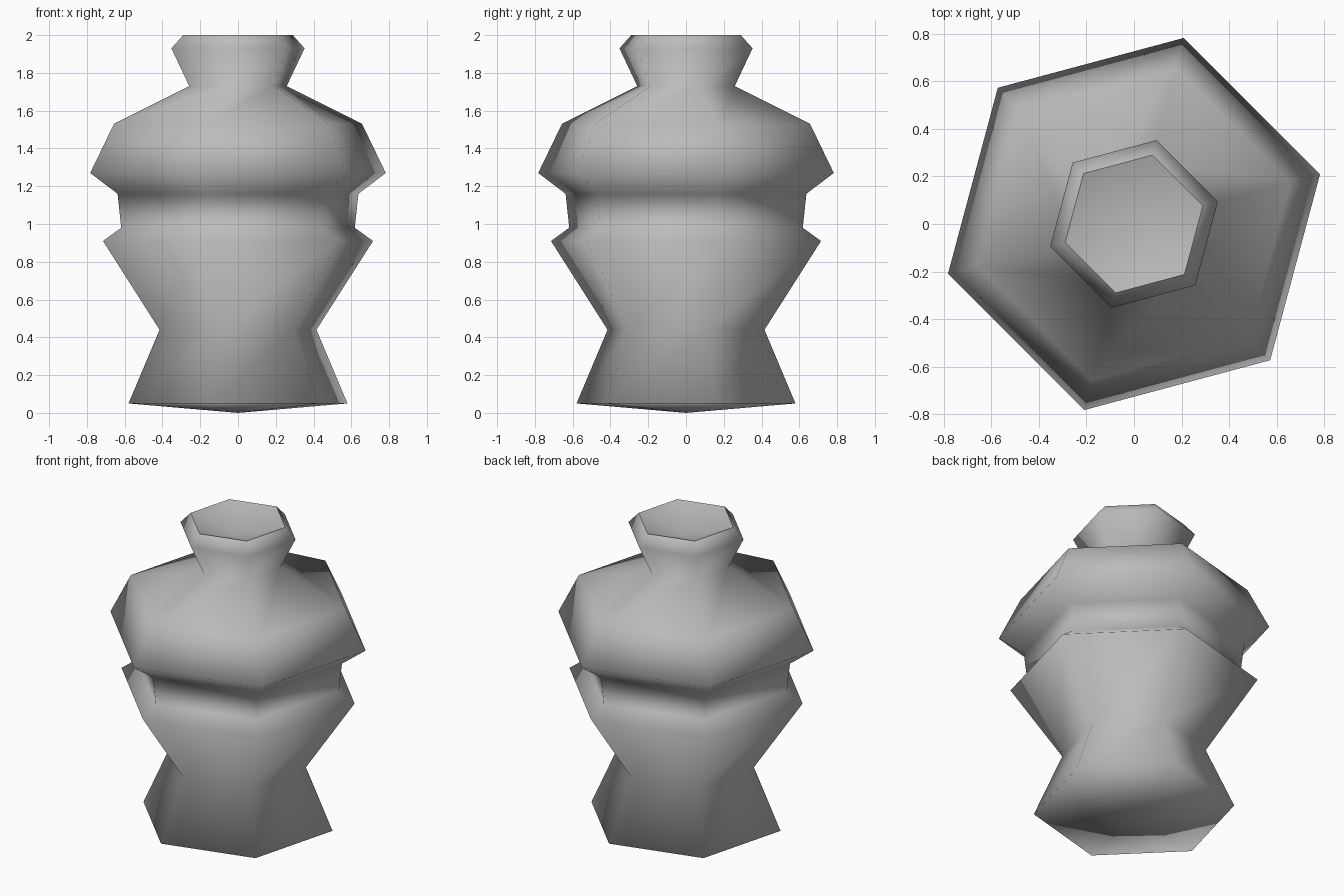
import bpy
import bmesh
from math import radians
from mathutils import Matrix, Vector

cube = bpy.data.objects.get("Cube")
if cube:
    bpy.data.objects.remove(cube, do_unlink=True)

SIDES = 6
TURN = radians(15)

# Outer profile from foot to lip: (corner radius, height)
PROFILE = [(0.60, 0.05), (0.43, 0.44), (0.74, 0.91), (0.64, 0.98),
           (0.66, 1.16), (0.81, 1.27), (0.68, 1.53), (0.267, 1.73),
           (0.365, 1.93), (0.30, 2.0)]
FOOT_POINT = 0.0
MOUTH_POINT = 1.9


def make_material(name, value):
    mat = bpy.data.materials.new(name)
    colour = (value, value, value, 1)
    mat.use_nodes = True
    mat.diffuse_color = colour
    mat.node_tree.nodes["Principled BSDF"].inputs["Base Color"].default_value = colour
    return mat


def ring(bm, radius, height):
    return [bm.verts.new(Matrix.Rotation(TURN + radians(360 * i / SIDES), 3, "Z")
                         @ Vector((radius, 0, height))) for i in range(SIDES)]


bm = bmesh.new()
rings = [ring(bm, r, z) for r, z in PROFILE]

# Side walls
for low, high in zip(rings, rings[1:]):
    for i in range(SIDES):
        j = (i + 1) % SIDES
        bm.faces.new((low[i], low[j], high[j], high[i]))

# Pointed foot and sunken mouth
foot = bm.verts.new((0, 0, FOOT_POINT))
mouth = bm.verts.new((0, 0, MOUTH_POINT))
for i in range(SIDES):
    j = (i + 1) % SIDES
    bm.faces.new((foot, rings[0][j], rings[0][i]))
    bm.faces.new((mouth, rings[-1][i], rings[-1][j]))

# Smooth everywhere except around the lip
for face in bm.faces:
    face.smooth = True
lip = set(rings[-1])
for edge in bm.edges:
    if set(edge.verts) <= lip:
        edge.smooth = False

mesh = bpy.data.meshes.new("vase")
bm.to_mesh(mesh)
bm.free()
mesh.materials.append(make_material("grey clay", 0.5))
vase = bpy.data.objects.new("vase", mesh)
bpy.context.collection.objects.link(vase)
